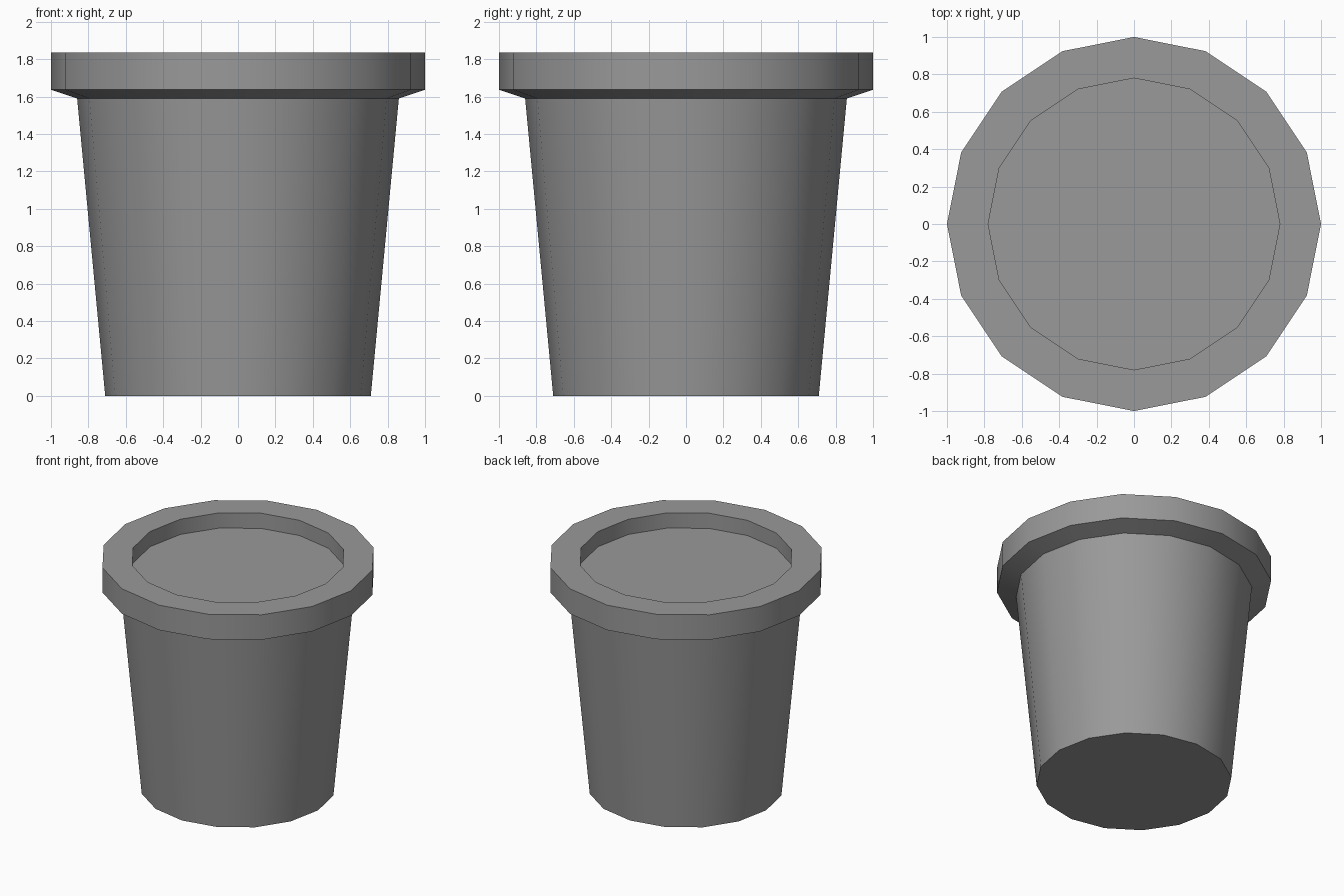
import bpy, bmesh, math

if "Cube" in bpy.data.objects:
    bpy.data.objects.remove(bpy.data.objects["Cube"])

SIDES = 16

# Dark grey for all parts
grey = bpy.data.materials.new("dark_grey")
grey.diffuse_color = (0.32, 0.32, 0.32, 1)
grey.use_nodes = True
grey.node_tree.nodes["Principled BSDF"].inputs["Base Color"].default_value = grey.diffuse_color


def lathe(name, profile, cap_start=False, cap_end=False):
    """Revolve (radius, z) points around z, optionally closing the ends."""
    bm = bmesh.new()
    rings = []
    for r, z in profile:
        rings.append([bm.verts.new((r * math.cos(2 * math.pi * i / SIDES),
                                    r * math.sin(2 * math.pi * i / SIDES), z))
                      for i in range(SIDES)])
    for a, b in zip(rings, rings[1:]):
        for i in range(SIDES):
            j = (i + 1) % SIDES
            bm.faces.new((a[i], a[j], b[j], b[i]))
    if cap_start:
        bm.faces.new(rings[0][::-1])
    if cap_end:
        bm.faces.new(rings[-1])
    mesh = bpy.data.meshes.new(name)
    bm.to_mesh(mesh)
    bm.free()
    mesh.materials.append(grey)
    obj = bpy.data.objects.new(name, mesh)
    bpy.context.collection.objects.link(obj)
    bpy.ops.object.select_all(action='DESELECT')
    obj.select_set(True)
    bpy.context.view_layer.objects.active = obj
    bpy.ops.object.shade_smooth_by_angle(angle=math.radians(30))
    return obj


# Tapered pot with overhanging rim and inner lip
lathe("pot", [(0.71, 0), (0.86, 1.59), (1.0, 1.637), (1.0, 1.837),
              (0.78, 1.837), (0.78, 1.715)], cap_start=True)

# Flat fill surface recessed below the rim
lathe("soil", [(0.78, 1.715)], cap_end=True)
